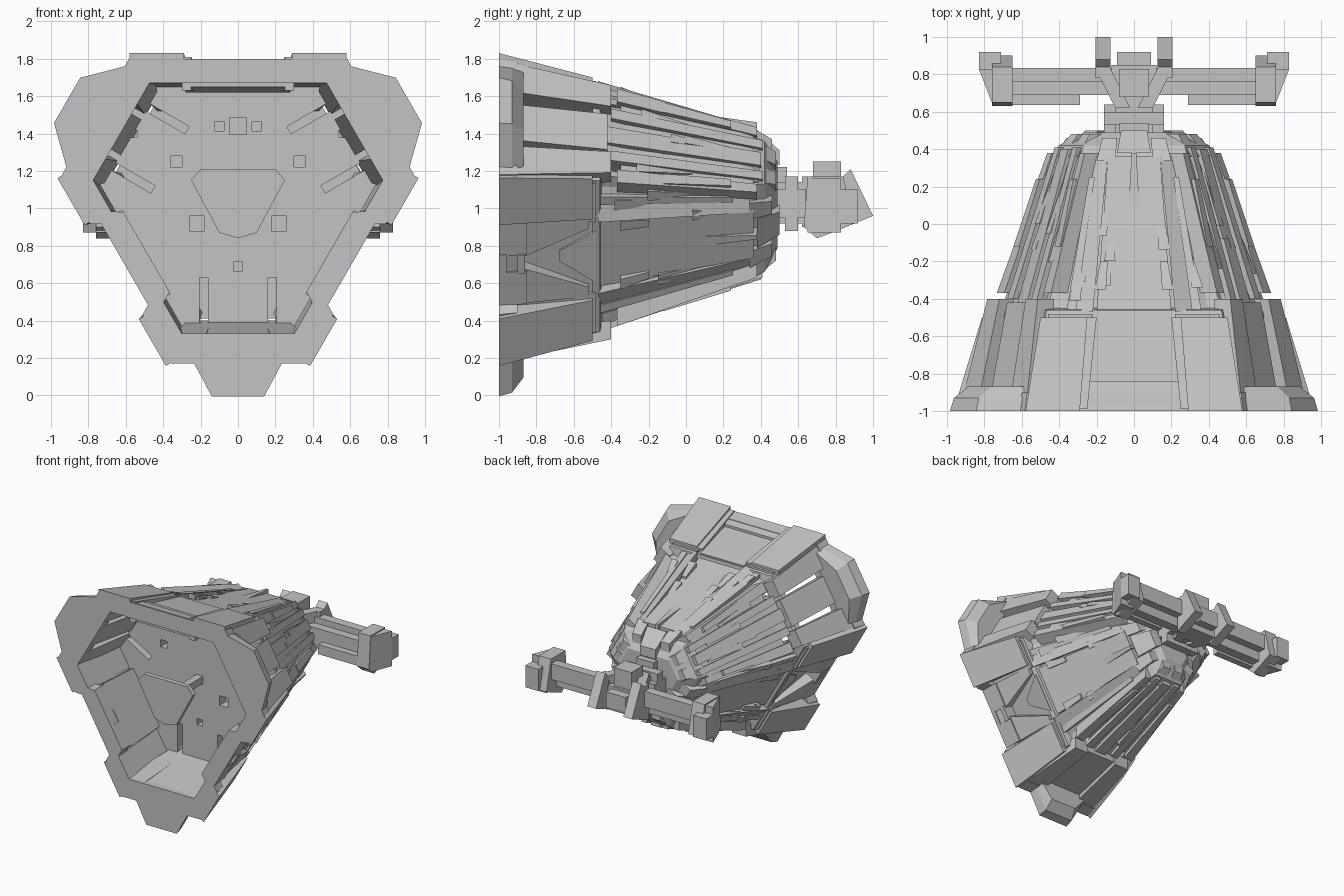
import bpy, bmesh, math, random
from mathutils import Vector

if "Cube" in bpy.data.objects:
    bpy.data.objects.remove(bpy.data.objects["Cube"])

random.seed(4)
AXIS_Z = 1.05
SIDES = (90, 210, 330)      # three long flanks
CORNERS = (30, 150, 270)    # three short corners

grey = bpy.data.materials.new("hull grey")
grey.use_nodes = True
colour = (0.55, 0.55, 0.55, 1)
grey.diffuse_color = colour
grey.node_tree.nodes["Principled BSDF"].inputs["Base Color"].default_value = colour


def finish(name, bm):
    bmesh.ops.recalc_face_normals(bm, faces=bm.faces)
    mesh = bpy.data.meshes.new(name)
    bm.to_mesh(mesh)
    bm.free()
    mesh.materials.append(grey)
    obj = bpy.data.objects.new(name, mesh)
    bpy.context.collection.objects.link(obj)
    return obj


def polar(angle, u, r, y):
    """Point at radius r and sideways offset u on the flank facing angle."""
    t = math.radians(angle)
    return Vector((r * math.cos(t) - u * math.sin(t), y,
                   AXIS_Z + r * math.sin(t) + u * math.cos(t)))


def loft(name, rings, closed=False):
    bm = bmesh.new()
    loops = [[bm.verts.new(p) for p in ring] for ring in rings]
    pairs = list(zip(loops, loops[1:]))
    if closed:
        pairs.append((loops[-1], loops[0]))
    else:
        bm.faces.new(loops[0])
        bm.faces.new(loops[-1])
    for a, b in pairs:
        for i in range(len(a)):
            j = (i + 1) % len(a)
            bm.faces.new((a[i], a[j], b[j], b[i]))
    return finish(name, bm)


def taper(name, angle, start, end):
    """Tapered block; each end is (y, u0, u1, r0, r1)."""
    return loft(name, [[polar(angle, u, r, y) for u, r in ((u0, r0), (u1, r0), (u1, r1), (u0, r1))]
                       for y, u0, u1, r0, r1 in (start, end)])


def ridge(name, angle, start, end):
    """Mirrored triangular rails: tall edge at u0, sloping down towards u1."""
    for s in (1, -1):
        loft(name, [[polar(angle, s * u, r, y) for u, r in ((u0, r0), (u1, r0), (u1, r0 + .03), (u0, r1))]
                    for y, u0, u1, r0, r1 in (start, end)])


def pair(name, angle, start, end):
    for s in (1, -1):
        taper(name, angle, *[(e[0], s * e[1], s * e[2], e[3], e[4])
                             for e in (start, end)])


def hexagon(y, a, b):
    """Six-sided section: long flanks at distance a, corners at distance b."""
    half = (b - a / 2) / math.sin(math.radians(60))
    return [polar(t, u, a, y) for t in SIDES for u in (-half, half)]


def rim_section(y, a, b, notch):
    """Hexagon whose two lower flanks step inwards over their middle."""
    half = (b - a / 2) / math.sin(math.radians(60))
    points = []
    for t in SIDES:
        m = a if t == 90 else a - notch
        points += [polar(t, u, r, y) for u, r in
                   ((-half, a), (-.28, a), (-.25, m), (.25, m), (.28, a), (half, a))]
    return points


def box(name, x0, x1, y0, y1, z0, z1):
    return loft(name, [[(x, y, z) for x, z in ((x0, z0), (x1, z0), (x1, z1), (x0, z1))]
                       for y in (y0, y1)])


def side_profile(name, x0, x1, outline):
    return loft(name, [[(x, y, z) for y, z in outline] for x in (x0, x1)])


# Front rim and main body, whose front end is the inner bulkhead
loft("front_rim", [rim_section(-1, .75, .88, .05), rim_section(-.9, .73, .86, .05),
                   rim_section(-.9, .62, .72, .05), rim_section(-1, .62, .72, .05)], closed=True)
body = loft("main_body", [hexagon(-.5, .62, .72), hexagon(-.46, .61, .71),
                          hexagon(-.45, .55, .68), hexagon(-.33, .52, .63),
                          hexagon(.3, .36, .44), hexagon(.42, .31, .39),
                          hexagon(.49, .2, .26)])

# Slots and small holes sunk into the bulkhead
cutters = []
for t in CORNERS:
    for s in (1, -1):
        u0, u1 = sorted((.16 * s, .205 * s))
        cutters.append(taper("slot_cutter", t, (-.6, u0, u1, .42, .7), (-.35, u0, u1, .42, .7)))
for x, z, w in ((0, 1.44, .045), (.1, 1.44, .025), (-.1, 1.44, .025), (.22, .92, .04),
                (-.22, .92, .04), (.33, 1.25, .03), (-.33, 1.25, .03),
                (0, .69, .025), (.56, 1.4, .02), (-.56, 1.4, .02)):
    cutters.append(box("hole_cutter", x - w, x + w, -.6, -.42, z - w, z + w))
for c in cutters:
    c.hide_render = True
    cut = body.modifiers.new("opening", 'BOOLEAN')
    cut.object = c
    cut.operation = 'DIFFERENCE'
bpy.context.view_layer.update()
graph = bpy.context.evaluated_depsgraph_get()
cut_mesh = bpy.data.meshes.new_from_object(body.evaluated_get(graph))
body.modifiers.clear()
body.data = cut_mesh
for c in cutters:
    bpy.data.objects.remove(c)

# Shield-shaped boss on a slim stem
shield = [(-.2, 1.21), (.2, 1.21), (.25, 1.15), (.1, .87), (0, .84), (-.1, .87), (-.25, 1.15)]
loft("center_boss", [[(x, y, z) for x, z in shield] for y in (-.95, -.91)])
box("boss_stem", -.03, .03, -.92, -.48, 1.02, 1.08)

# Long flanks: armour blocks, recessed wall, spine and ridges
for t in SIDES:
    pair("armour_block", t, (-1, .29, .58, .62, .78), (-.5, .25, .5, .6, .65))
    taper("outer_wall", t, (-.95, .25, .46, .62, .65), (-.48, .22, .46, .61, .63))
    taper("outer_wall", t, (-.95, -.46, -.25, .62, .65), (-.48, -.46, -.22, .61, .63))
    if t == 90:
        pair("block_cheek", t, (-.99, .25, .3, .58, .76), (-.5, .2, .26, .58, .64))
        taper("flank_lip", t, (-.99, -.25, .25, .6, .75), (-.84, -.28, .28, .57, .71))
        taper("top_panel", t, (-.84, -.25, .25, .6, .69), (-.47, -.2, .2, .58, .62))
    else:
        # window frame made of four bars, then a sunken wall with braces
        pair("window_post", t, (-1, .05, .25, .565, .7), (-.85, .05, .25, .565, .69))
        for y in (-1, -.9):
            taper("window_bar", t, (y, -.06, .06, .565, .7), (y + .04, -.06, .06, .565, .7))
        taper("sunken_wall", t, (-.88, -.26, .26, .565, .6), (-.47, -.24, .24, .565, .6))
        pair("wall_brace", t, (-.86, .04, .25, .58, .68), (-.52, .18, .24, .58, .63))
        taper("wall_wedge", t, (-.68, -.03, .03, .58, .61), (-.48, -.16, .16, .58, .62))
    taper("flank_spine", t, (-.47, -.2, .2, .5, .59), (.36, -.14, .14, .3, .385))
    ridge("flank_ridge", t, (-.47, .22, .46, .5, .63), (.36, .14, .25, .29, .385))
    pair("flank_rail", t, (-.46, .31, .36, .5, .6), (.25, .21, .24, .32, .4))
    taper("spine_fin", t, (-.08, -.04, .04, .45, .475), (.38, -.012, .012, .3, .41))
    pair("flank_step", t, (-.35, .15, .21, .48, .6), (-.2, .14, .18, .45, .54))
    pair("rear_lug", t, (.34, .1, .2, .28, .39), (.46, .09, .17, .2, .32))
    taper("rear_clamp", t, (.38, -.09, .09, .26, .37), (.5, -.07, .07, .18, .26))
    # scattered wedge plates along the flank
    for i in range(8):
        y = random.uniform(-.42, .05)
        length = random.uniform(.2, .34)
        r0, r1 = .55 - .26 * (y + .4), .55 - .26 * (y + length + .4)
        u = random.choice((-1, 1)) * random.uniform(.14, .36) * (1 - .4 * (y + .4))
        taper("flank_wedge", t, (y, u - .03, u + .03, r0 - .05, r0 + .045),
              (y + length, u * .85 - .008, u * .85 + .008, r1 - .06, r1))

# Corners: end caps, open shell beams and long tapering rails
for t in CORNERS:
    bottom = t == 270
    w = .25 if bottom else .34
    cap = [(-w, .87), (-.14, 1.055), (.14, 1.055), (w, .87), (w * .8, .82), (-w * .8, .82)]
    loft("corner_cap", [[polar(t, u * k, r - (drop if r > .9 else .02), y) for u, r in cap]
                        for y, k, drop in ((-1, 1, 0), (-.93, .95, .02), (-.87, .85, .1))])
    pair("shell_beam", t, (-.98, .17, .35, .72, .87), (-.4, .14, .27, .65, .75))
    web = .2 if bottom else .11
    taper("shell_web", t, (-.95, -web, web, .72, .83), (-.42, -web, web, .65, .72))
    taper("corner_rail", t, (-.42, -.05, .05, .55, .69), (.4, -.04, .04, .32, .43))
    pair("corner_rail", t, (-.4, .1, .16, .55, .69), (.41, .07, .12, .3, .42))
    pair("edge_rail", t, (-.37, .21, .29, .52, .68), (.38, .15, .2, .3, .42))
    pair("rail_pad", t, (-.12, .19, .25, .45, .6), (.24, .16, .2, .35, .49))
    pair("rear_bracket", t, (.36, .03, .14, .3, .43), (.48, .02, .1, .2, .33))
    for i in range(5):
        y = random.uniform(-.3, 0)
        u = random.uniform(-.2, .2)
        r = .62 - .29 * (y + .33)
        taper("rail_wedge", t, (y, u - .025, u + .025, r - .05, r + .04),
              (y + .3, u * .8 - .008, u * .8 + .008, r - .14, r - .075))

# Rear neck
box("neck", -.1, .1, .45, .7, .92, 1.14)
box("neck_collar", -.16, .16, .53, .6, .88, 1.17)
box("neck_top", -.08, .08, .46, .54, 1.1, 1.22)
for s in (1, -1):
    box("neck_side", s * .1, s * .16, .48, .64, .95, 1.1)

# Crossbar handle at the rear
prong = [(.78, 1.17), (.84, 1.17), (.88, 1.21), (1.0, .96), (.78, .87)]
grip = [(.63, .9), (.7, .84), (.78, .87), (.9, .92), (.84, 1.17), (.65, 1.17)]
box("handle_hub", -.12, .12, .68, .85, .9, 1.1)
box("hub_top", -.08, .08, .68, .83, 1.1, 1.25)
box("hub_back", -.09, .09, .83, .92, .95, 1.08)
for s in (1, -1):
    side_profile("handle_prong", s * .125, s * .205, prong)
    loft("prong_root", [[(s * x, y, z) for x, z in ((a, .9), (b, .9), (b, 1.17), (a, 1.17))]
                        for y, a, b in ((.62, .02, .1), (.83, .125, .205))])
    box("upper_bar", s * .12, s * .66, .76, .835, 1.0, 1.13)
    box("lower_bar", s * .12, s * .66, .69, .77, .92, 1.08)
    box("grip_strip", s * .29, s * .66, .635, .69, .9, .98)
    side_profile("handle_end", s * .65, s * .76, grip)
    loft("end_cheek", [[(s * x, y, z) for x, z in ((.7, .87), (b, .87), (b, 1.16), (.7, 1.16))]
                       for y, b in ((.65, .76), (.83, .83))])
    box("end_hook", s * .71, s * .83, .83, .92, .92, 1.1)
